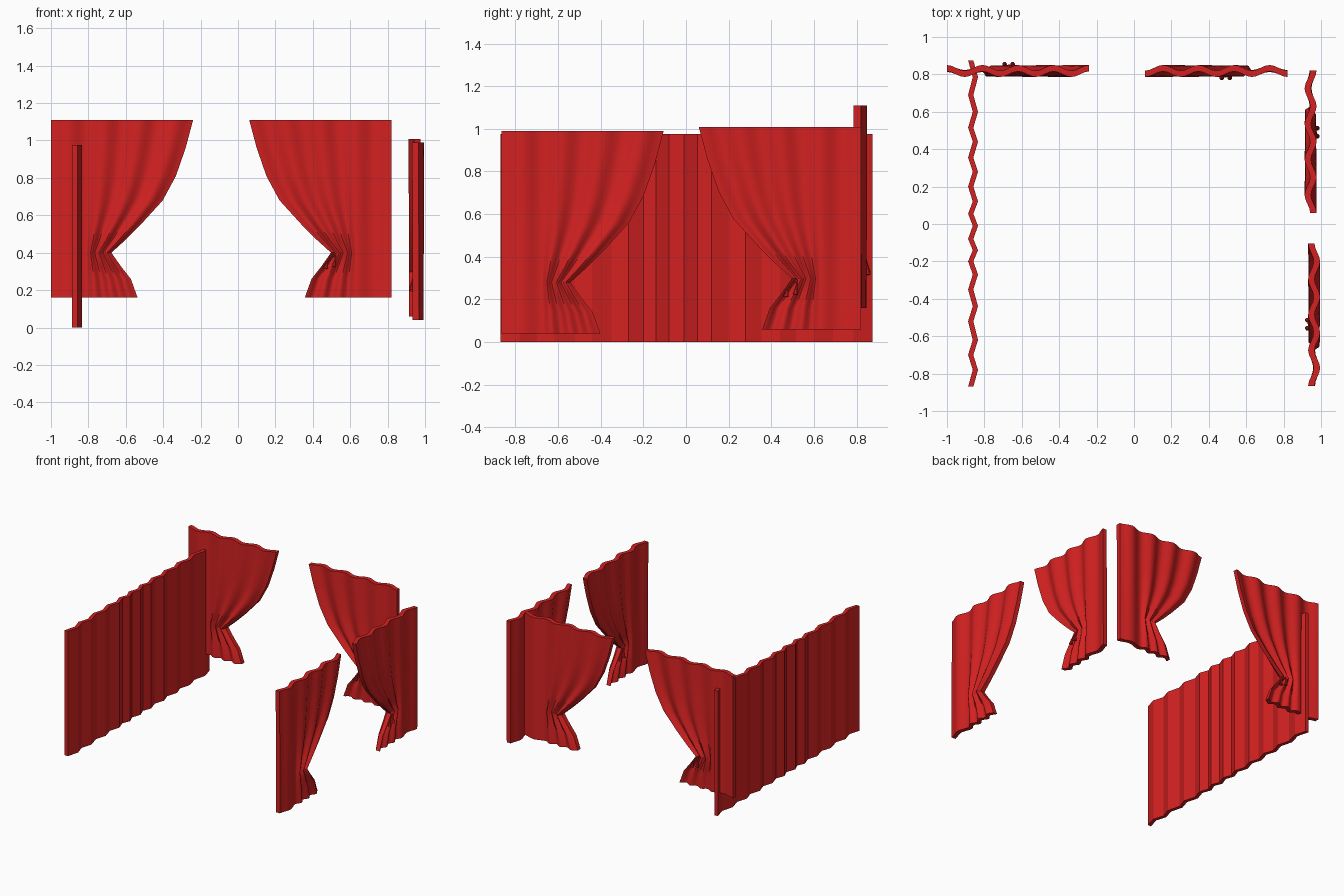
import bpy, bmesh, math
from mathutils import Matrix, Vector

if "Cube" in bpy.data.objects:
    bpy.data.objects.remove(bpy.data.objects["Cube"])

red = bpy.data.materials.new("curtain red")
red.diffuse_color = (0.65, 0.015, 0.015, 1)
red.use_nodes = True
red.node_tree.nodes["Principled BSDF"].inputs["Base Color"].default_value = red.diffuse_color


def make(name, bm, smooth=None):
    bmesh.ops.recalc_face_normals(bm, faces=bm.faces[:])
    me = bpy.data.meshes.new(name)
    bm.to_mesh(me)
    bm.free()
    me.materials.append(red)
    ob = bpy.data.objects.new(name, me)
    bpy.context.collection.objects.link(ob)
    if smooth:
        bpy.ops.object.select_all(action='DESELECT')
        ob.select_set(True)
        bpy.context.view_layer.objects.active = ob
        bpy.ops.object.shade_smooth_by_angle(angle=math.radians(smooth))
    return ob


def sheet(rows, thick):
    """Cloth from rows of points, thickened along the vector thick."""
    bm = bmesh.new()
    grid = [[bm.verts.new(p) for p in r] for r in rows]
    for a, b in zip(grid, grid[1:]):
        for i in range(len(a) - 1):
            bm.faces.new((a[i], a[i + 1], b[i + 1], b[i]))
    ext = bmesh.ops.extrude_face_region(bm, geom=bm.faces[:], use_keep_orig=True)
    moved = [g for g in ext["geom"] if isinstance(g, bmesh.types.BMVert)]
    bmesh.ops.translate(bm, verts=moved, vec=thick)
    return bm


# Plain hanging curtain: straight zigzag pleats, narrower in the middle
ys = [-0.87, -0.78, -0.70, -0.62, -0.52, -0.44, -0.35, -0.27, -0.20, -0.14, -0.08,
      -0.01, 0.055, 0.12, 0.20, 0.28, 0.355, 0.44, 0.515, 0.60, 0.69, 0.785, 0.875]
rows = [[(-0.887 + 0.025 * (i % 2), y, z) for i, y in enumerate(ys)] for z in (0, 0.975)]
make("plain_curtain", sheet(rows, (0.028, 0, 0)))

# Tied curtain: height and width of the free edge
EDGE = [(0, .463), (.10, .427), (.17, .372), (.24, .323), (.31, .40), (.39, .48),
        (.52, .598), (.65, .668), (.80, .72), (.95, .76)]
FULL, WAVES, STEPS, T = 0.76, 4, 8, 0.034


def tied_rows():
    rows = []
    for z, w in EDGE:
        amp = 0.012 + 0.003 * z / 0.95
        row = []
        for i in range(WAVES * STEPS + 1):
            t = i / (WAVES * STEPS)
            # outer pleat hangs straight, the others are gathered to the tie
            u = t * FULL if t < .25 else .19 + (t - .25) / .75 * (w - .19)
            v = -amp * math.cos(2 * math.pi * WAVES * t)
            row.append((-u, v - T / 2, z))
        rows.append(row)
    return rows


def rod(bm, a, b, r1, r2, sides=8):
    a, b = Vector(a), Vector(b)
    d = b - a
    m = Matrix.Translation((a + b) / 2) @ d.to_track_quat('Z', 'Y').to_matrix().to_4x4()
    bmesh.ops.create_cone(bm, cap_ends=True, segments=sides, radius1=r1, radius2=r2,
                          depth=d.length, matrix=m)


def tie():
    """Two cords falling from the gathered edge, each with a small tassel."""
    bm = bmesh.new()
    for x, z in ((-.345, .185), (-.302, .195)):
        rod(bm, (-.30, -.024, .235), (x, -.034, z), .004, .004, 6)
        rod(bm, (x, -.034, z + .005), (x - .006, -.036, z - .03), .005, .013)
    return bm


# name, outer lower corner, turn about z
PLACES = [("back_right", (0.82, 0.818, 0.16), 0),
          ("back_left", (-1.0, 0.818, 0.16), 180),
          ("right_back", (0.944, 0.82, 0.058), 90),
          ("right_front", (0.963, -0.865, 0.04), -90)]
for name, loc, turn in PLACES:
    for ob in (make(name + "_curtain", sheet(tied_rows(), (0, T, 0)), 40),
               make(name + "_tassels", tie(), 40)):
        ob.location = loc
        ob.rotation_euler.z = math.radians(turn)
